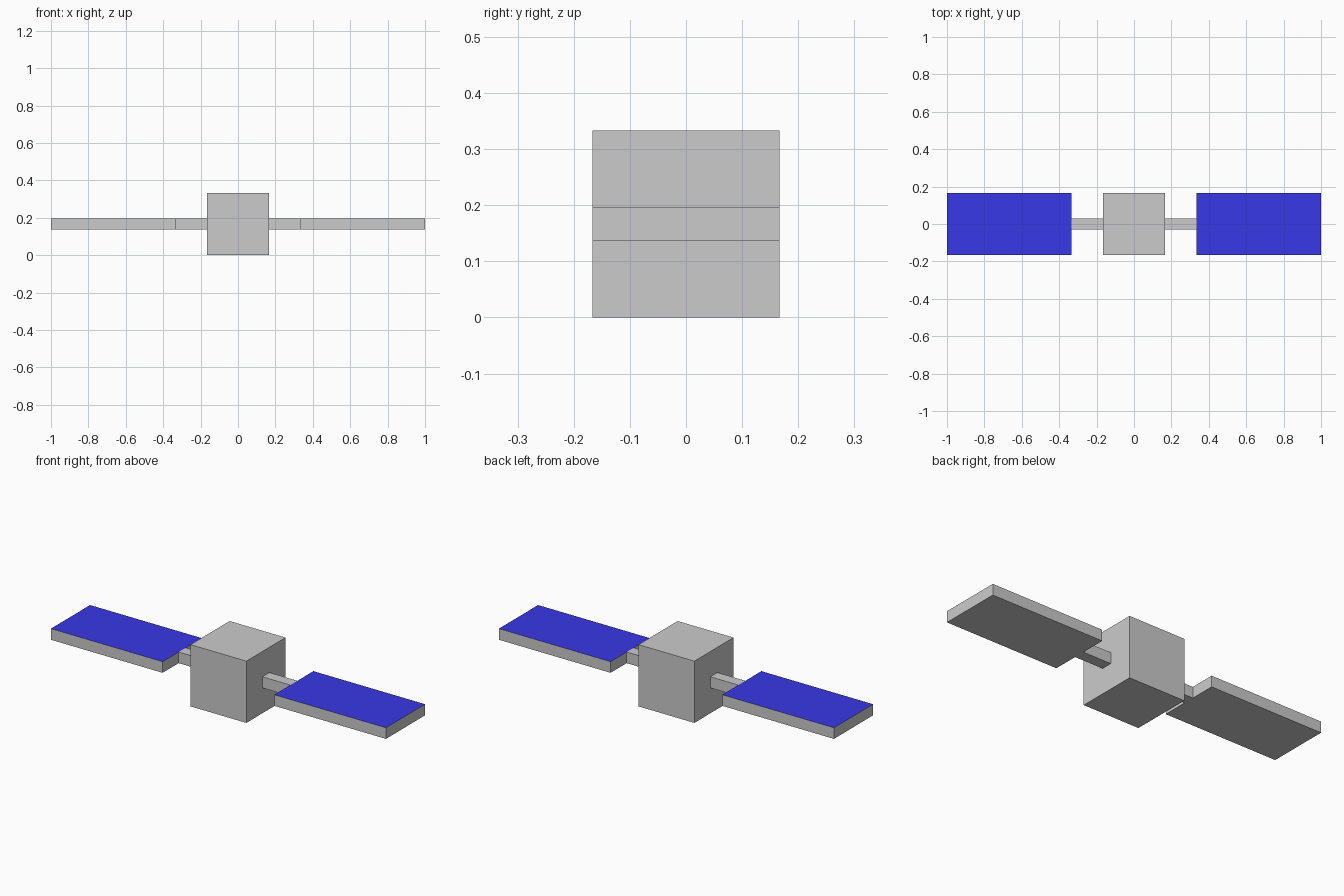
import bpy, bmesh
from mathutils import Vector

if "Cube" in bpy.data.objects:
    bpy.data.objects.remove(bpy.data.objects["Cube"])

blue = bpy.data.materials.new("solar_blue")
blue.diffuse_color = (0.04, 0.04, 0.8, 1)
blue.use_nodes = True
blue.node_tree.nodes["Principled BSDF"].inputs["Base Color"].default_value = blue.diffuse_color
grey = bpy.data.materials.new("metal_grey")
grey.diffuse_color = (0.8, 0.8, 0.8, 1)
grey.use_nodes = True
grey.node_tree.nodes["Principled BSDF"].inputs["Base Color"].default_value = grey.diffuse_color


def box(name, center, size, blue_top=False):
    bm = bmesh.new()
    bmesh.ops.create_cube(bm, size=1)
    for v in bm.verts:
        v.co = Vector(c + a * s for c, a, s in zip(center, v.co, size))
    bm.normal_update()
    mesh = bpy.data.meshes.new(name)
    if blue_top:
        mesh.materials.append(grey)
        mesh.materials.append(blue)
        for f in bm.faces:
            f.material_index = int(f.normal.z > 0.5)
    bm.to_mesh(mesh)
    bm.free()
    ob = bpy.data.objects.new(name, mesh)
    bpy.context.collection.objects.link(ob)
    return ob


S = 1 / 3       # body edge length
T = 0.06        # arm and panel thickness

# Central cube
box("body", (0, 0, S / 2), (S, S, S))

# Arm and solar panel on each side
for side, x in (("left", -1), ("right", 1)):
    box(side + "_arm", (x * 0.75 * S, 0, S / 2), (S / 2, T, T))
    box(side + "_solar_panel", (x * 2 * S, 0, S / 2), (2 * S, S, T), blue_top=True)
